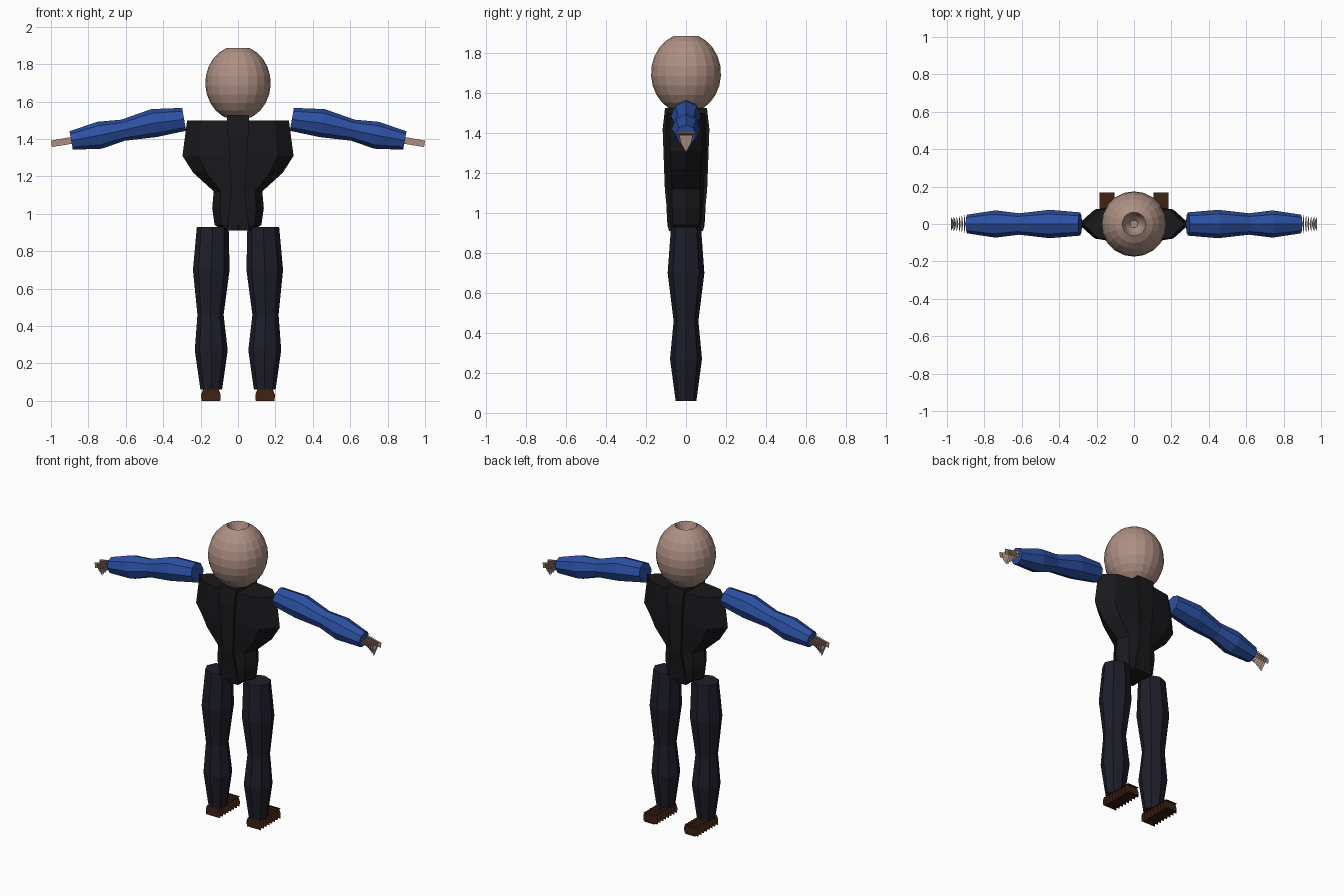
import bpy, bmesh, math
from mathutils import Vector

if "Cube" in bpy.data.objects:
    bpy.data.objects.remove(bpy.data.objects["Cube"])


def mat(name, r, g, b):
    m = bpy.data.materials.new(name)
    m.diffuse_color = (r, g, b, 1)
    m.use_nodes = True
    m.node_tree.nodes["Principled BSDF"].inputs["Base Color"].default_value = m.diffuse_color
    return m


SKIN = mat("skin", 0.42, 0.275, 0.225)
BLUE = mat("blue_cloth", 0.025, 0.08, 0.36)
BLACK = mat("black_cloth", 0.01, 0.01, 0.012)
NAVY = mat("navy_cloth", 0.013, 0.013, 0.023)
BROWN = mat("brown_leather", 0.05, 0.016, 0.007)


def finish(name, bm, material, closed=True):
    if closed:
        bmesh.ops.recalc_face_normals(bm, faces=bm.faces)
    me = bpy.data.meshes.new(name)
    bm.to_mesh(me)
    bm.free()
    me.materials.append(material)
    ob = bpy.data.objects.new(name, me)
    bpy.context.collection.objects.link(ob)
    return ob


def loft(name, sections, sides, material, u=(1, 0, 0), v=(0, 1, 0), phase=0.0):
    """Skin elliptical sections (centre, radius along u, radius along v)."""
    bm = bmesh.new()
    u, v = Vector(u), Vector(v)
    rings = []
    for c, ru, rv in sections:
        ring = []
        for i in range(sides):
            a = phase + 2 * math.pi * i / sides
            ring.append(bm.verts.new(Vector(c) + u * ru * math.cos(a) + v * rv * math.sin(a)))
        rings.append(ring)
    for a, b in zip(rings, rings[1:]):
        for i in range(sides):
            j = (i + 1) % sides
            bm.faces.new((a[i], a[j], b[j], b[i]))
    bm.faces.new(rings[0])
    bm.faces.new(rings[-1])
    return finish(name, bm, material)


def sheets(name, polys, material):
    """Thin open panels, one per polygon."""
    bm = bmesh.new()
    for p in polys:
        bm.faces.new([bm.verts.new(co) for co in p])
    return finish(name, bm, material, closed=False)


# head: faceted ball with a small sunken crown
prof = []
for k in range(0, 11):
    t = -math.pi / 2 + 0.25 + k * (math.pi - 0.62) / 10
    prof.append(((0, 0, 1.699 + 0.2 * math.sin(t)), 0.175 * math.cos(t), 0.175 * math.cos(t)))
prof += [((0, 0, 1.84), 0.045, 0.045), ((0, 0, 1.81), 0.02, 0.02)]
loft("head", prof, 20, SKIN)

# square centre panel running from the neck to the hips
R2 = math.sqrt(2)
loft("centre_column", [((0, 0, z), w * R2, d * R2) for z, w, d in
                       ((0.91, 0.06, 0.085), (1.12, 0.036, 0.106),
                        (1.42, 0.055, 0.117), (1.525, 0.06, 0.105))],
     4, BLACK, phase=math.pi / 4)

# chest and abdomen
loft("chest", [((0, 0, 1.12), 0.13, 0.10), ((0, 0, 1.22), 0.24, 0.105),
               ((0, 0, 1.31), 0.297, 0.11), ((0, 0, 1.50), 0.272, 0.105)], 8, BLACK)
loft("abdomen", [((0, 0, 0.91), 0.075, 0.085), ((0, 0, 0.94), 0.125, 0.093),
                 ((0, 0, 1.03), 0.138, 0.098), ((0, 0, 1.12), 0.13, 0.10)], 8, BLACK)

for side, s in (("right", 1), ("left", -1)):
    # trouser leg: (z, centre x, radius x, radius y)
    leg = [(0.06, 0.143, 0.058, 0.052), (0.27, 0.143, 0.088, 0.08), (0.46, 0.147, 0.07, 0.062),
           (0.70, 0.143, 0.098, 0.092), (0.93, 0.135, 0.085, 0.075)]
    loft(side + "_leg", [((s * x, 0, z), rx, ry) for z, x, rx, ry in leg], 8, NAVY)

    # sleeve: (x, z, radius), cut square to the sloping arm
    arm = [(0.288, 1.505, 0.062), (0.45, 1.485, 0.076), (0.615, 1.447, 0.057),
           (0.74, 1.42, 0.073), (0.892, 1.392, 0.05)]
    tilt = math.radians(10)
    loft(side + "_arm", [((s * x, 0, z), r, r) for x, z, r in arm], 8, BLUE,
         u=(s * math.sin(tilt), 0, math.cos(tilt)))

    # hand: long upright strips crossed by tilted flat ribs
    polys = []
    for y in (-0.025, 0.025):
        polys.append([(s * 0.885, y, 1.375), (s * 0.995, y, 1.357),
                      (s * 1.0, y, 1.391), (s * 0.89, y, 1.411)])
    for i in range(6):
        x, w = 0.908 + 0.014 * i, 0.05 - 0.003 * i
        top, low = 1.405 - 0.003 * i, 1.37 - 0.013 * i
        outline = [(-w, top), (w, top), (w * 0.7, (top + low) / 2),
                   (0, low), (-w * 0.7, (top + low) / 2)]
        polys.append([(s * (x + 0.18 * (z - top)), y, z) for y, z in outline])
    sheets(side + "_hand", polys, SKIN)

    # shoe: flat sole and upper panels crossed by upright ribs
    cx = s * 0.145
    polys = []
    for z, w in ((0.003, 0.036), (0.057, 0.04)):
        polys.append([(cx - w, -0.045, z), (cx + w, -0.045, z), (cx + w, 0.168, z), (cx - w, 0.168, z)])
    for i in range(8):
        y = -0.045 + 0.028 * i
        polys.append([(cx + dx, y, z) for dx, z in
                      ((-0.05, 0), (0.05, 0), (0.052, 0.02), (0.052, 0.035),
                       (0.042, 0.06), (-0.042, 0.06), (-0.052, 0.035), (-0.052, 0.02))])
    sheets(side + "_shoe", polys, BROWN)
